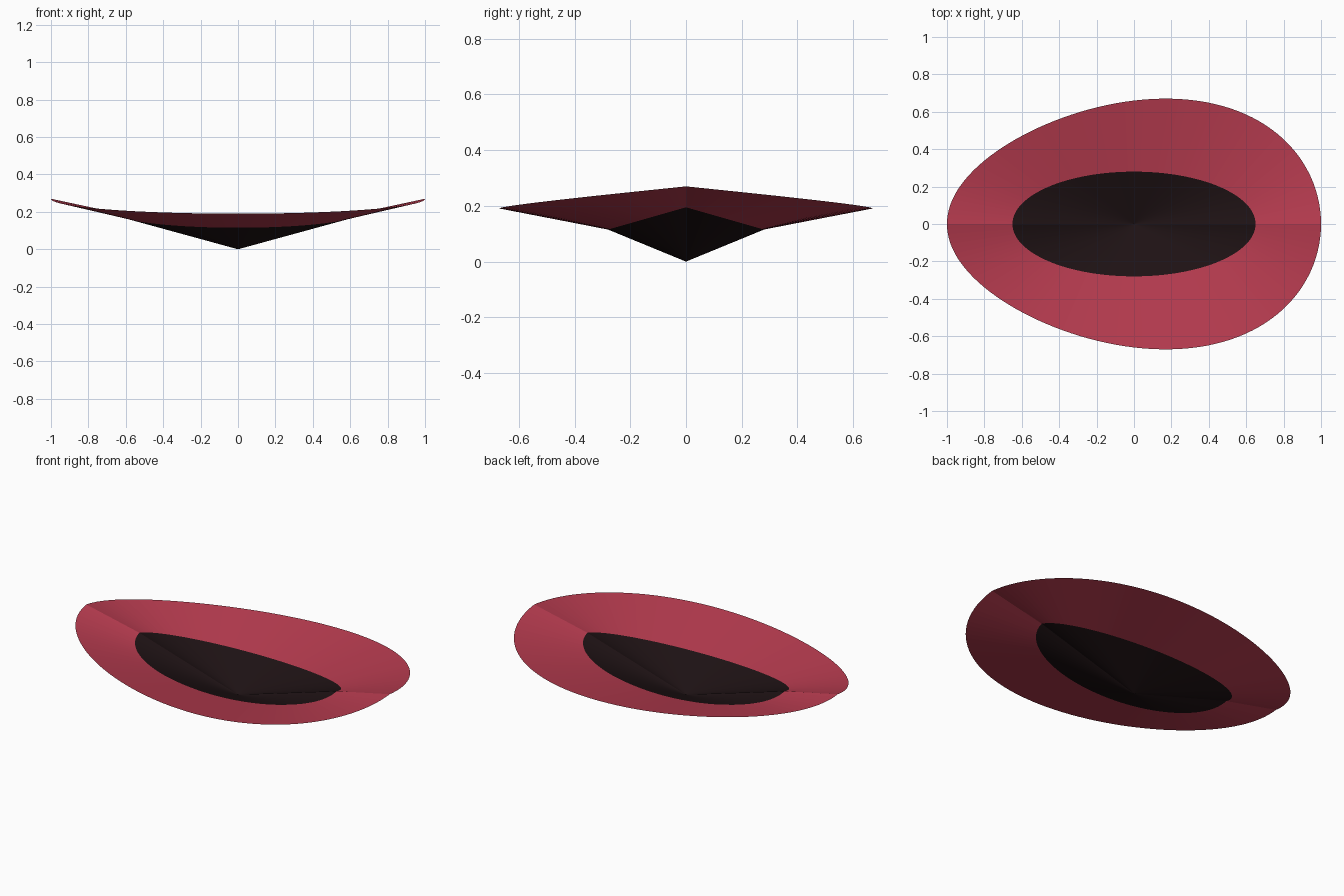
import bpy, math

if "Cube" in bpy.data.objects:
    bpy.data.objects.remove(bpy.data.objects["Cube"])

SEGMENTS = 128
DIP = 0.08  # how far the long sides sag below the two tips


def ring(half_x, half_y, tip_z, egg=0.0):
    points = []
    for i in range(SEGMENTS):
        t = 2 * math.pi * i / SEGMENTS
        c, s = math.cos(t), math.sin(t)
        points.append((half_x * c, half_y * s * (1 + egg * c), tip_z - DIP * abs(s)))
    return points


def make_part(name, verts, faces, color):
    mesh = bpy.data.meshes.new(name)
    mesh.from_pydata(verts, [], faces)
    mat = bpy.data.materials.new(name + "_color")
    mat.diffuse_color = color
    mat.use_nodes = True
    mat.node_tree.nodes["Principled BSDF"].inputs["Base Color"].default_value = mat.diffuse_color
    mesh.materials.append(mat)
    obj = bpy.data.objects.new(name, mesh)
    bpy.context.collection.objects.link(obj)
    return obj


inner = ring(0.65, 0.28, 0.195)
outer = ring(1.0, 0.66, 0.27, egg=0.18)
pairs = [(i, (i + 1) % SEGMENTS) for i in range(SEGMENTS)]

# Dark centre: shallow cone down to the lowest point
make_part("dark_centre", inner + [(0, 0, 0)],
          [(i, j, SEGMENTS) for i, j in pairs], (0.013, 0.006, 0.007, 1))

# Red egg-shaped band around the centre
make_part("red_rim", inner + outer,
          [(i, SEGMENTS + i, SEGMENTS + j, j) for i, j in pairs], (0.48, 0.045, 0.08, 1))
